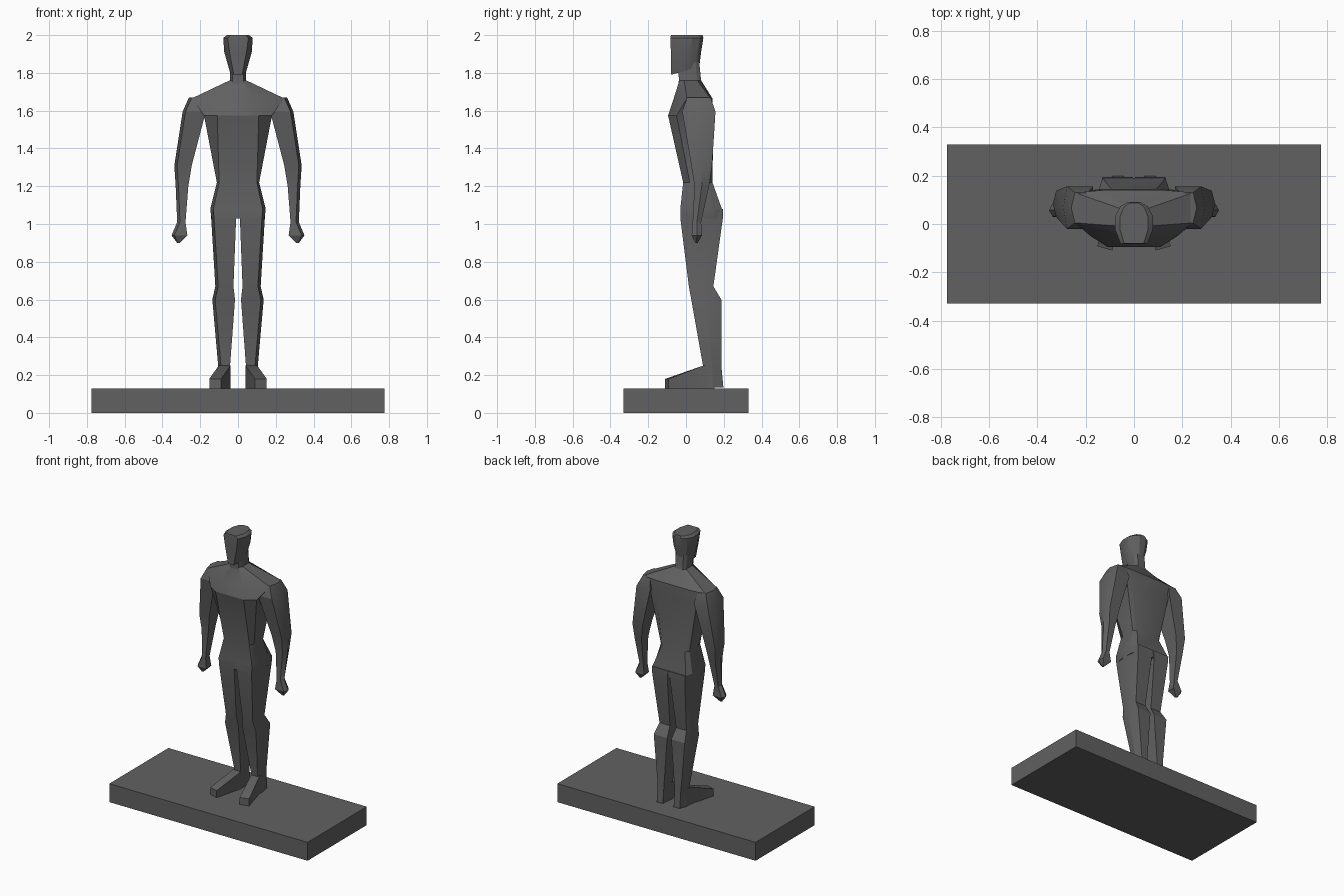
import bpy, bmesh, math

if "Cube" in bpy.data.objects:
    bpy.data.objects.remove(bpy.data.objects["Cube"], do_unlink=True)

grey = bpy.data.materials.new("dark_grey")
grey.use_nodes = True
colour = (0.12, 0.12, 0.12, 1)
grey.diffuse_color = colour
grey.node_tree.nodes["Principled BSDF"].inputs["Base Color"].default_value = colour


def loft(name, rings, mirror=False):
    """Skin a closed body through rings; optionally mirror it to the other side."""
    bm = bmesh.new()
    loops = [[bm.verts.new(p) for p in ring] for ring in rings]
    for a, b in zip(loops, loops[1:]):
        for i in range(len(a)):
            j = (i + 1) % len(a)
            bm.faces.new((a[i], a[j], b[j], b[i]))
    bm.faces.new(loops[0])
    bm.faces.new(loops[-1])
    bmesh.ops.recalc_face_normals(bm, faces=bm.faces)
    mesh = bpy.data.meshes.new(name)
    bm.to_mesh(mesh)
    bm.free()
    obj = bpy.data.objects.new(name, mesh)
    bpy.context.collection.objects.link(obj)
    mesh.materials.append(grey)
    if mirror:
        mod = obj.modifiers.new("mirror", "MIRROR")
        mod.use_axis = (True, False, False)
        mod.use_mirror_merge = False
    bpy.ops.object.select_all(action="DESELECT")
    obj.select_set(True)
    bpy.context.view_layer.objects.active = obj
    bpy.ops.object.shade_smooth_by_angle(angle=math.radians(25))
    return obj


def body_ring(z, front_w, front_y, side_w, side_front, side_back, back_w, back_y):
    half = [(front_w, front_y), (side_w, side_front), (side_w, side_back), (back_w, back_y)]
    pts = half + [(-x, y) for x, y in reversed(half)]
    return [(x, y, z) for x, y in pts]


def limb_ring(z, inner, outer, front, back, bevel=0.015):
    mid = (front + back) / 2
    return [(inner, front, z), (outer - bevel, front, z), (outer, mid, z),
            (outer - bevel, back, z), (inner, back, z)]


def head_ring(z, width, front, back, front_w, tilt=0.0):
    half = [(front_w, front), (width, front * 0.3), (width, back * 0.35),
            (width * 0.72, back * 0.8), (width * 0.3, back)]
    pts = half + [(-x, y) for x, y in reversed(half)]
    return [(x, y, z + tilt * (y - front)) for x, y in pts]


def box_ring(y, x0, x1, z0, z1, skew=0.0):
    return [(x0, y, z0), (x1, y + skew, z0), (x1, y + skew, z1), (x0, y, z1)]


# Plinth
loft("plinth", [box_ring(y, -0.775, 0.775, 0, 0.13) for y in (-0.33, 0.33)])

# Torso, from pelvis to base of neck
loft("torso", [body_ring(*r) for r in (
    (1.03, 0.12, -0.03, 0.14, 0.03, 0.14, 0.12, 0.19),
    (1.08, 0.13, -0.03, 0.147, 0.02, 0.14, 0.13, 0.19),
    (1.22, 0.10, -0.015, 0.112, 0.02, 0.12, 0.09, 0.14),
    (1.575, 0.11, -0.095, 0.18, -0.05, 0.14, 0.13, 0.145),
    (1.665, 0.08, -0.065, 0.245, 0.005, 0.13, 0.13, 0.14),
    (1.76, 0.03, -0.035, 0.045, -0.01, 0.06, 0.03, 0.08),
)])

# Neck
loft("neck", [body_ring(*r) for r in (
    (1.70, 0.035, -0.045, 0.05, -0.01, 0.07, 0.035, 0.10),
    (1.76, 0.03, -0.038, 0.042, -0.01, 0.06, 0.03, 0.08),
    (1.86, 0.03, -0.04, 0.045, -0.01, 0.05, 0.03, 0.07),
)])

# Head
loft("head", [head_ring(*r) for r in (
    (1.79, 0.043, -0.08, 0.07, 0.022, 0.27),
    (1.91, 0.073, -0.08, 0.08, 0.045),
    (1.985, 0.078, -0.083, 0.092, 0.055),
    (2.0, 0.058, -0.08, 0.088, 0.04),
)])

# Arms with tapered fists
loft("arms", [limb_ring(*r) for r in (
    (1.67, 0.19, 0.26, 0.005, 0.13),
    (1.595, 0.17, 0.293, -0.02, 0.156),
    (1.31, 0.245, 0.337, 0.028, 0.138),
    (1.20, 0.263, 0.33, 0.045, 0.122),
    (1.01, 0.278, 0.322, 0.035, 0.08),
    (0.94, 0.268, 0.352, 0.03, 0.085),
    (0.90, 0.308, 0.322, 0.05, 0.062, 0.004),
)], mirror=True)

# Legs
loft("legs", [limb_ring(*r) for r in (
    (1.08, 0.004, 0.146, -0.03, 0.195),
    (1.03, 0.010, 0.142, -0.03, 0.195),
    (0.67, 0.024, 0.120, 0.015, 0.145),
    (0.60, 0.016, 0.136, 0.028, 0.187),
    (0.25, 0.042, 0.105, 0.09, 0.187),
    (0.135, 0.042, 0.105, 0.085, 0.198),
)], mirror=True)

# Feet, turned outward
loft("feet", [box_ring(*r) for r in (
    (-0.11, 0.09, 0.152, 0.13, 0.18, 0.018),
    (0.09, 0.04, 0.102, 0.13, 0.25),
    (0.15, 0.044, 0.10, 0.13, 0.25),
)], mirror=True)
